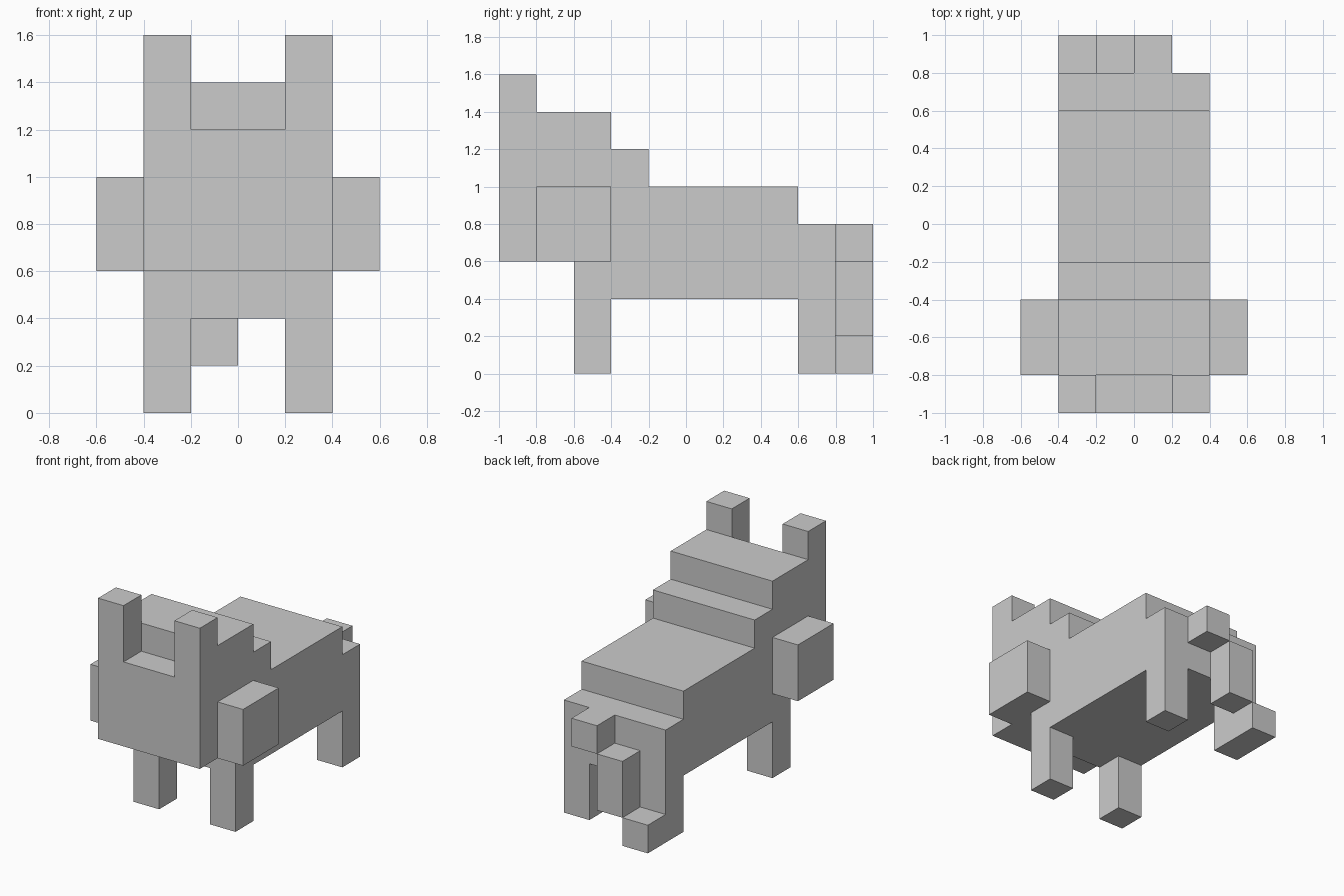
import bpy
import bmesh

if "Cube" in bpy.data.objects:
    bpy.data.objects.remove(bpy.data.objects["Cube"])


def finish(name, bm):
    bmesh.ops.recalc_face_normals(bm, faces=bm.faces)
    mesh = bpy.data.meshes.new(name)
    bm.to_mesh(mesh)
    bm.free()
    obj = bpy.data.objects.new(name, mesh)
    bpy.context.collection.objects.link(obj)
    return obj


def box(name, x, y, z):
    """Box from (min, max) ranges on each axis."""
    bm = bmesh.new()
    bmesh.ops.create_cube(bm, size=1)
    for v in bm.verts:
        for i, (lo, hi) in enumerate((x, y, z)):
            v.co[i] = hi if v.co[i] > 0 else lo
    return finish(name, bm)


def side_profile(name, points, x0, x1):
    """Extrude a (y, z) outline across x."""
    bm = bmesh.new()
    face = bm.faces.new([bm.verts.new((x0, y, z)) for y, z in points])
    new = bmesh.ops.extrude_face_region(bm, geom=[face])["geom"]
    verts = [g for g in new if isinstance(g, bmesh.types.BMVert)]
    bmesh.ops.translate(bm, vec=(x1 - x0, 0, 0), verts=verts)
    return finish(name, bm)


# Stepped body: brow, head, neck, back and rump in one outline
side_profile("body_and_head", [
    (-1, 0.6), (-0.6, 0.6), (-0.6, 0.4), (0.8, 0.4), (0.8, 0.8),
    (0.6, 0.8), (0.6, 1.0), (-0.2, 1.0), (-0.2, 1.2), (-0.4, 1.2),
    (-0.4, 1.4), (-0.8, 1.4), (-0.8, 1.2), (-1, 1.2)], -0.4, 0.4)

# Mirrored ears, cheeks and legs
for side, s in (("left", -1), ("right", 1)):
    inner = sorted((0.2 * s, 0.4 * s))
    outer = sorted((0.4 * s, 0.6 * s))
    box(f"{side}_ear", inner, (-1, -0.8), (1.2, 1.6))
    box(f"{side}_cheek", outer, (-0.8, -0.4), (0.6, 1.0))
    box(f"{side}_front_leg", inner, (-0.6, -0.4), (0, 0.4))
    box(f"{side}_back_leg", inner, (0.6, 0.8), (0, 0.4))

# Crooked tail stepping down to one side
box("tail_base", (0, 0.2), (0.8, 1), (0.6, 0.8))
box("tail_middle", (-0.2, 0), (0.8, 1), (0.2, 0.6))
box("tail_tip", (-0.4, -0.2), (0.8, 1), (0, 0.2))
